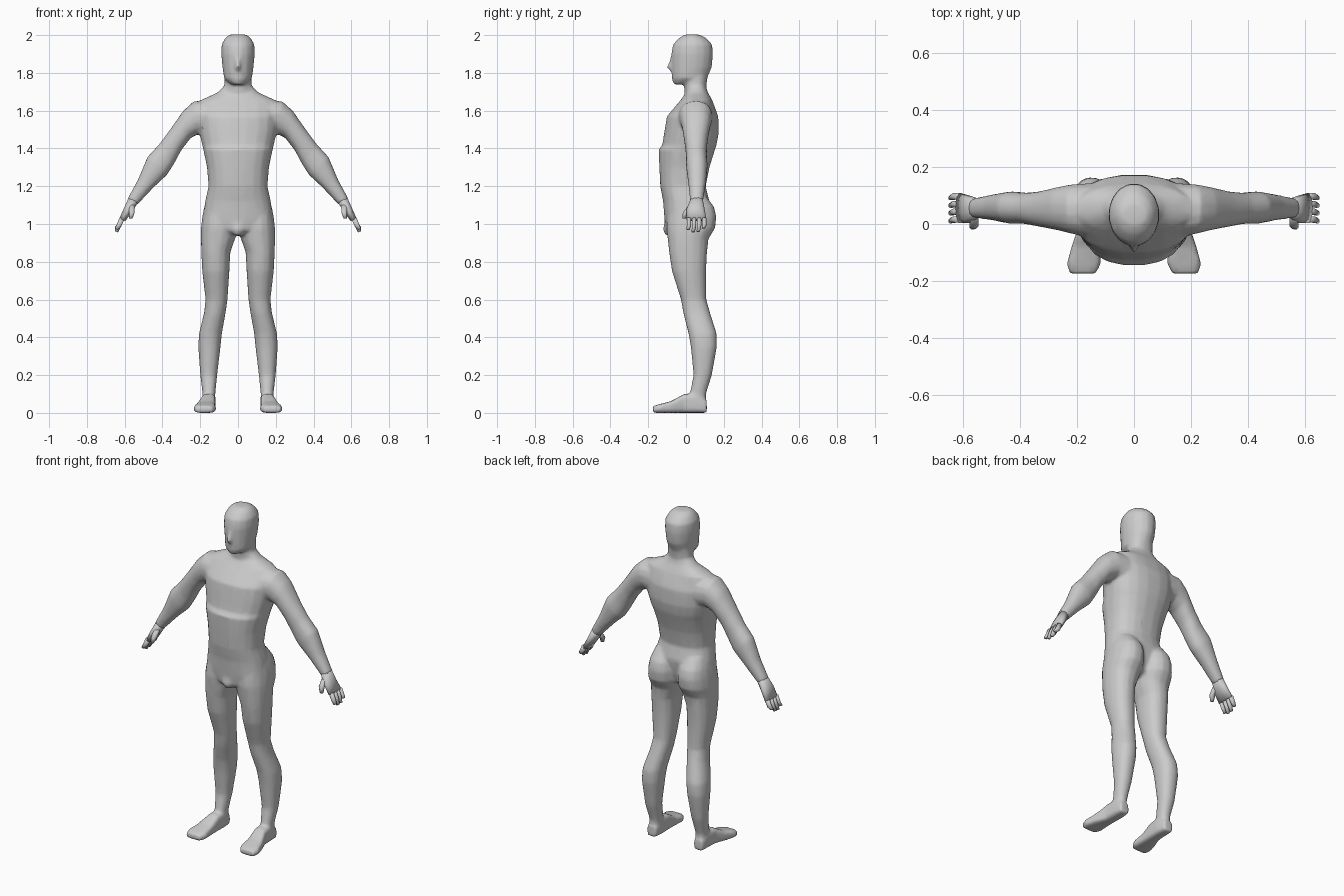
import bpy, bmesh, math
from mathutils import Vector as V


def loft(bm, rings, n=16):
    """Skin a closed tube through rings of (centre, side axis, +axis, -axis, roundness)."""
    loops = []
    for c, u, vp, vn, p in rings:
        loop = []
        for i in range(n):
            a = 2 * math.pi * (i + 0.5) / n
            co, si = math.cos(a), math.sin(a)
            x = math.copysign(abs(co) ** p, co)
            y = abs(si) ** p
            loop.append(bm.verts.new(c + u * x + (vp if si > 0 else vn) * y))
        loops.append(loop)
    faces = [bm.faces.new(loops[0]), bm.faces.new(loops[-1])]
    for a, b in zip(loops, loops[1:]):
        for i in range(n):
            j = (i + 1) % n
            faces.append(bm.faces.new((a[i], a[j], b[j], b[i])))
    bmesh.ops.recalc_face_normals(bm, faces=faces)


def level(z, cx, hw, yf, yb, p=0.9):
    """Horizontal ring from front yf to back yb."""
    m, h = (yf + yb) / 2, (yb - yf) / 2
    return V((cx, m, z)), V((hw, 0, 0)), V((0, h, 0)), V((0, -h, 0)), p


def across(s, xu, zu, xl, zl, yf, yb, p=0.9):
    """Ring across a limb given its upper and lower outline points."""
    c = V((s * (xu + xl) / 2, (yf + yb) / 2, (zu + zl) / 2))
    u = V((s * (xu - xl) / 2, 0, (zu - zl) / 2))
    h = V((0, (yb - yf) / 2, 0))
    return c, u, h, -h, p


def finish(name, bm):
    me = bpy.data.meshes.new(name)
    bm.to_mesh(me)
    bm.free()
    ob = bpy.data.objects.new(name, me)
    bpy.context.collection.objects.link(ob)
    me.polygons.foreach_set("use_smooth", [True] * len(me.polygons))
    return ob


body = bmesh.new()

# torso: neck base, shoulders, chest, rib edge, waist, hips, crotch
loft(body, [level(z, 0, w, f, b, 0.85) for z, w, f, b in [
    (1.73, .075, 0, .105), (1.695, .11, 0, .117), (1.655, .2, -.03, .14),
    (1.57, .215, -.102, .172), (1.48, .205, -.117, .174), (1.415, .19, -.127, .162),
    (1.395, .185, -.146, .155), (1.3, .165, -.142, .125), (1.2, .157, -.137, .105),
    (1.12, .175, -.122, .125), (1.03, .185, -.115, .11), (.97, .12, -.11, .09),
    (.95, .05, -.1, .05)]], 20)
loft(body, [level(1.03, 0, .05, -.11, 0), level(.97, 0, .045, -.122, 0),
            level(.94, 0, .025, -.11, 0)])

# neck, head and nose
loft(body, [level(1.64, 0, .085, -.005, .115), level(1.71, 0, .074, -.01, .106),
            level(1.79, 0, .07, -.01, .115)])
loft(body, [level(z, 0, w, f, b, 1) for z, w, f, b in [
    (1.738, .035, -.066, .03), (1.77, .074, -.076, .112), (1.83, .083, -.077, .138),
    (1.9, .09, -.079, .144), (1.95, .088, -.07, .14), (1.985, .068, -.038, .108),
    (2.003, .045, -.005, .07)]])
loft(body, [level(1.89, 0, .008, -.08, -.04), level(1.83, 0, .015, -.104, -.04),
            level(1.81, 0, .013, -.085, -.04)], 8)

for s in (-1, 1):
    # legs with glutes, knee and calf: height, outer x, inner x, front, back
    loft(body, [level(z, s * (o + i) / 2, (o - i) / 2, f, b) for z, o, i, f, b in [
        (1.15, .16, .03, -.07, .105), (1.09, .18, .015, -.09, .15),
        (1.04, .19, .006, -.1, .162), (.98, .197, .006, -.105, .156),
        (.92, .197, .015, -.098, .12), (.85, .195, .04, -.09, .112),
        (.75, .19, .045, -.075, .107), (.6, .172, .055, -.027, .108),
        (.53, .18, .065, -.015, .128), (.42, .207, .085, .013, .163),
        (.35, .211, .092, .025, .164), (.2, .2, .11, .04, .137),
        (.1, .188, .12, .02, .106), (.04, .19, .122, 0, .108)]])
    # foot, heel to toe: y, centre x, half width, height
    loft(body, [(V((s * cx, y, h / 2)), V((w, 0, 0)), V((0, 0, h / 2)), V((0, 0, -h / 2)), .5)
                for y, cx, w, h in [
        (.11, .157, .03, .065), (.05, .155, .038, .1), (-.01, .157, .038, .1),
        (-.08, .17, .05, .062), (-.14, .176, .06, .047), (-.175, .18, .045, .036)]])
    # arm: upper outline, lower outline, front, back
    loft(body, [across(s, *r) for r in [
        (.15, 1.655, .14, 1.46, -.05, .145), (.235, 1.65, .2, 1.48, -.035, .14),
        (.29, 1.6, .25, 1.455, -.022, .13), (.36, 1.5, .3, 1.39, -.01, .115),
        (.42, 1.42, .34, 1.315, 0, .11), (.48, 1.355, .375, 1.26, 0, .115),
        (.53, 1.235, .445, 1.195, .012, .105), (.587, 1.13, .535, 1.1, .022, .09)]])
    # hand: palm, four fingers, thumb
    hand = bmesh.new()
    loft(hand, [across(s, *r) for r in [
        (.575, 1.15, .522, 1.122, .026, .088), (.604, 1.085, .557, 1.07, .002, .1),
        (.628, 1.03, .596, 1.015, .002, .11)]], 12)
    for k, tip in enumerate((.968, .955, .957, .975)):
        y = .016 + .027 * k
        loft(hand, [across(s, .628, 1.035, .6, 1.025, y - .012, y + .012),
                    across(s, .643, .998, .617, .988, y - .012, y + .012),
                    across(s, .653, tip + .008, .635, tip, y - .014, y + .004)], 8)
    loft(hand, [level(1.1, s * .563, .018, .012, .05), level(1.06, s * .562, .016, -.018, .015),
                level(1.03, s * .568, .01, -.02, 0)], 8)
    finish("right_hand" if s < 0 else "left_hand", hand)

# fuse the body parts into one soft skin
ob = finish("body", body)
rm = ob.modifiers.new("fuse", 'REMESH')
rm.mode = 'VOXEL'
rm.voxel_size = 0.009
rm.use_smooth_shade = True
sm = ob.modifiers.new("soften", 'SMOOTH')
sm.factor = 0.5
sm.iterations = 5
dc = ob.modifiers.new("thin", 'DECIMATE')
dc.ratio = 0.25
bpy.context.view_layer.objects.active = ob
for m in ("fuse", "soften", "thin"):
    bpy.ops.object.modifier_apply(modifier=m)
